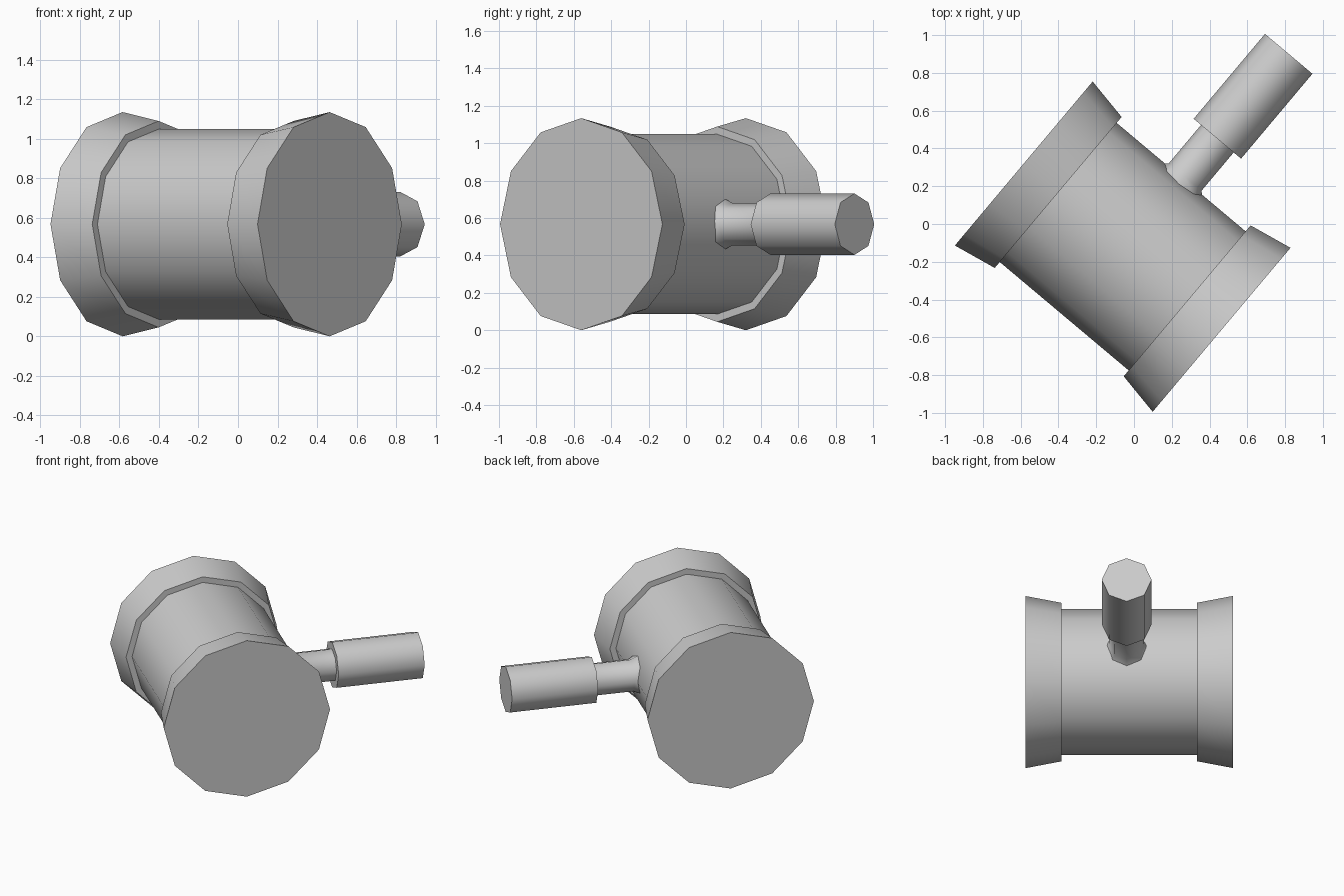
import bpy, bmesh
from math import sin, cos, pi, radians
from mathutils import Matrix

if "Cube" in bpy.data.objects:
    bpy.data.objects.remove(bpy.data.objects["Cube"])

# local frame: x along the head, y along the handle
FRAME = Matrix.Translation((-0.06, -0.12, 0.567)) @ Matrix.Rotation(radians(-40.05), 4, 'Z')


def build(name, rings, smooth):
    """Skin a list of vertex rings and cap both ends."""
    bm = bmesh.new()
    loops = [[bm.verts.new(p) for p in ring] for ring in rings]
    n = len(loops[0])
    for a, b in zip(loops, loops[1:]):
        for i in range(n):
            j = (i + 1) % n
            bm.faces.new((a[i], a[j], b[j], b[i]))
    bm.faces.new(loops[0])
    bm.faces.new(loops[-1])
    bmesh.ops.recalc_face_normals(bm, faces=bm.faces)
    me = bpy.data.meshes.new(name)
    bm.to_mesh(me)
    bm.free()
    ob = bpy.data.objects.new(name, me)
    bpy.context.collection.objects.link(ob)
    ob.matrix_world = FRAME
    bpy.ops.object.select_all(action='DESELECT')
    ob.select_set(True)
    bpy.context.view_layer.objects.active = ob
    bpy.ops.object.shade_smooth_by_angle(angle=radians(smooth))
    return ob


def head_ring(x, r):
    return [(x, r * cos(k * pi / 6), r * sin(k * pi / 6)) for k in range(12)]


def handle_ring(y, r, hug=0.0):
    # hug lowers the upper and lower points to follow the head's facets
    pts = [(r * cos(k * pi / 4), r * sin(k * pi / 4)) for k in range(8)]
    return [(0.016 + x, y - hug * abs(z), z) for x, z in pts]


# mallet head: barrel with a flared band at each end
half = [(0.684, 0.567), (0.446, 0.522), (0.446, 0.481)]
profile = [(-x, r) for x, r in half] + [(x, r) for x, r in reversed(half)]
build("mallet_head", [head_ring(x, r) for x, r in profile], 35)

# neck with a flared foot sitting on the barrel
build("handle_neck", [handle_ring(0.474, 0.137, 0.268),
                      handle_ring(0.495, 0.113),
                      handle_ring(0.77, 0.113)], 50)

# thick grip
build("handle_grip", [handle_ring(0.76, 0.164), handle_ring(1.347, 0.164)], 50)
